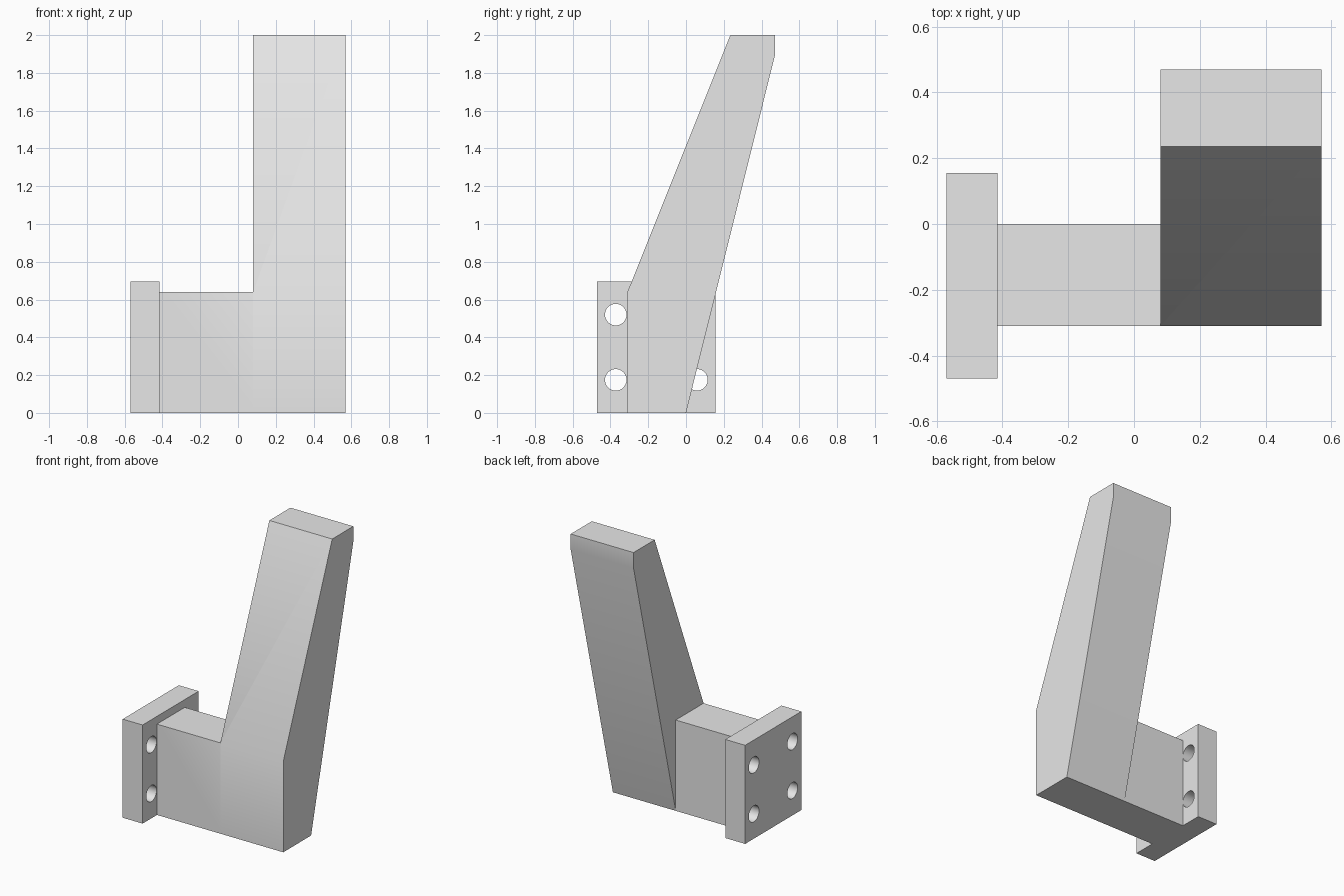
import bpy
import bmesh
import math
from mathutils import Matrix, Vector

cube = bpy.data.objects.get("Cube")
if cube:
    bpy.data.objects.remove(cube, do_unlink=True)

grey = bpy.data.materials.new("plain grey")
grey.use_nodes = True
grey.diffuse_color = (0.8, 0.8, 0.8, 1)
grey.node_tree.nodes["Principled BSDF"].inputs["Base Color"].default_value = (0.8, 0.8, 0.8, 1)


def finish(name, bm):
    bmesh.ops.recalc_face_normals(bm, faces=bm.faces)
    mesh = bpy.data.meshes.new(name)
    bm.to_mesh(mesh)
    bm.free()
    mesh.materials.append(grey)
    obj = bpy.data.objects.new(name, mesh)
    bpy.context.collection.objects.link(obj)
    return obj


def side_extrusion(name, profile, x0, x1):
    """Extrude a (y, z) profile along x."""
    bm = bmesh.new()
    face = bm.faces.new([bm.verts.new((x0, y, z)) for y, z in profile])
    out = bmesh.ops.extrude_face_region(bm, geom=[face])
    verts = [v for v in out["geom"] if isinstance(v, bmesh.types.BMVert)]
    bmesh.ops.translate(bm, verts=verts, vec=(x1 - x0, 0, 0))
    return finish(name, bm)


def rectangle(y0, y1, height):
    return [(y0, 0), (y1, 0), (y1, height), (y0, height)]


def combine(obj, other, operation):
    """Apply a boolean, then remove the helper object."""
    other.hide_render = True
    mod = obj.modifiers.new("boolean", "BOOLEAN")
    mod.object, mod.operation, mod.solver = other, operation, "EXACT"
    bpy.context.view_layer.objects.active = obj
    bpy.ops.object.modifier_apply(modifier=mod.name)
    bpy.data.objects.remove(other, do_unlink=True)


# Leaning arm joined to the low neck
arm = side_extrusion("leaning_arm", [(-0.31, 0), (0, 0), (0.47, 1.89), (0.47, 2),
                                     (0.235, 2), (-0.31, 0.64)], 0.08, 0.57)
neck = side_extrusion("neck", rectangle(-0.31, 0, 0.64), -0.415, 0.08)
combine(arm, neck, "UNION")

# Mounting plate with four bolt holes
plate = side_extrusion("mounting_plate", rectangle(-0.47, 0.155, 0.695), -0.57, -0.415)
bm = bmesh.new()
for y in (-0.372, 0.058):
    for z in (0.175, 0.52):
        place = Matrix.Translation(Vector((-0.49, y, z))) @ Matrix.Rotation(math.pi / 2, 4, "Y")
        bmesh.ops.create_cone(bm, cap_ends=True, segments=32, radius1=0.057,
                              radius2=0.057, depth=0.4, matrix=place)
combine(plate, finish("hole_cutter", bm), "DIFFERENCE")

# Smooth shading with crisp edges
for obj in (arm, plate):
    bpy.ops.object.select_all(action="DESELECT")
    obj.select_set(True)
    bpy.context.view_layer.objects.active = obj
    bpy.ops.object.shade_smooth_by_angle(angle=math.radians(30))
